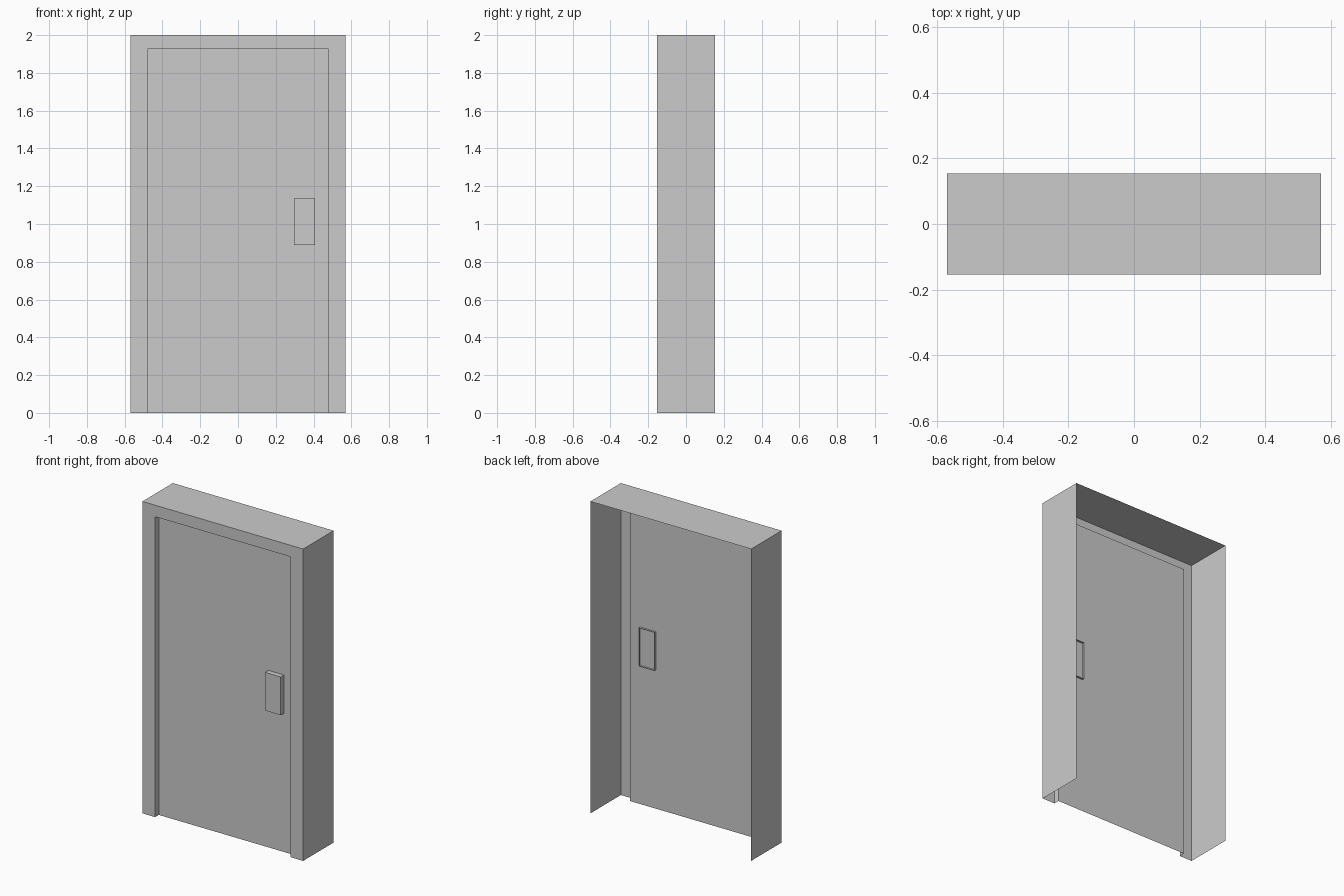
import bpy, bmesh

if "Cube" in bpy.data.objects:
    bpy.data.objects.remove(bpy.data.objects["Cube"])


def finish(name, bm):
    mesh = bpy.data.meshes.new(name)
    bm.to_mesh(mesh)
    bm.free()
    obj = bpy.data.objects.new(name, mesh)
    bpy.context.collection.objects.link(obj)
    return obj


def arch(bm, half, top, y):
    """Foot-to-foot outline of a doorway, open at the floor."""
    return [bm.verts.new(p) for p in
            ((-half, y, 0), (-half, y, top), (half, y, top), (half, y, 0))]


W, H, D = 0.57, 2.0, 0.154        # outer half width, height, half depth
IW, IH, PANEL_Y = 0.48, 1.926, -0.117  # opening and recessed panel plane

# Frame: thin open-backed shell (outer sides, front trim, inner reveal)
bm = bmesh.new()
rings = [arch(bm, *r) for r in
         ((W, H, D), (W, H, -D), (IW, IH, -D), (IW, IH, PANEL_Y))]
for a, b in zip(rings, rings[1:]):
    for i in range(3):
        bm.faces.new((a[i], a[i + 1], b[i + 1], b[i]))
bmesh.ops.recalc_face_normals(bm, faces=bm.faces)
finish("door_frame", bm)

# Door panel: single recessed sheet
bm = bmesh.new()
bm.faces.new(reversed(arch(bm, IW, IH, PANEL_Y)))
finish("door_panel", bm)

# Handle plate: box passing through the panel, open at the back
bm = bmesh.new()
bmesh.ops.create_cube(bm, size=1)
bmesh.ops.delete(bm, geom=[f for f in bm.faces if f.normal.y > 0.5],
                 context='FACES_ONLY')
bmesh.ops.scale(bm, vec=(0.112, 0.046, 0.245), verts=bm.verts)
bmesh.ops.translate(bm, vec=(0.352, -0.127, 1.012), verts=bm.verts)
finish("handle_plate", bm)
